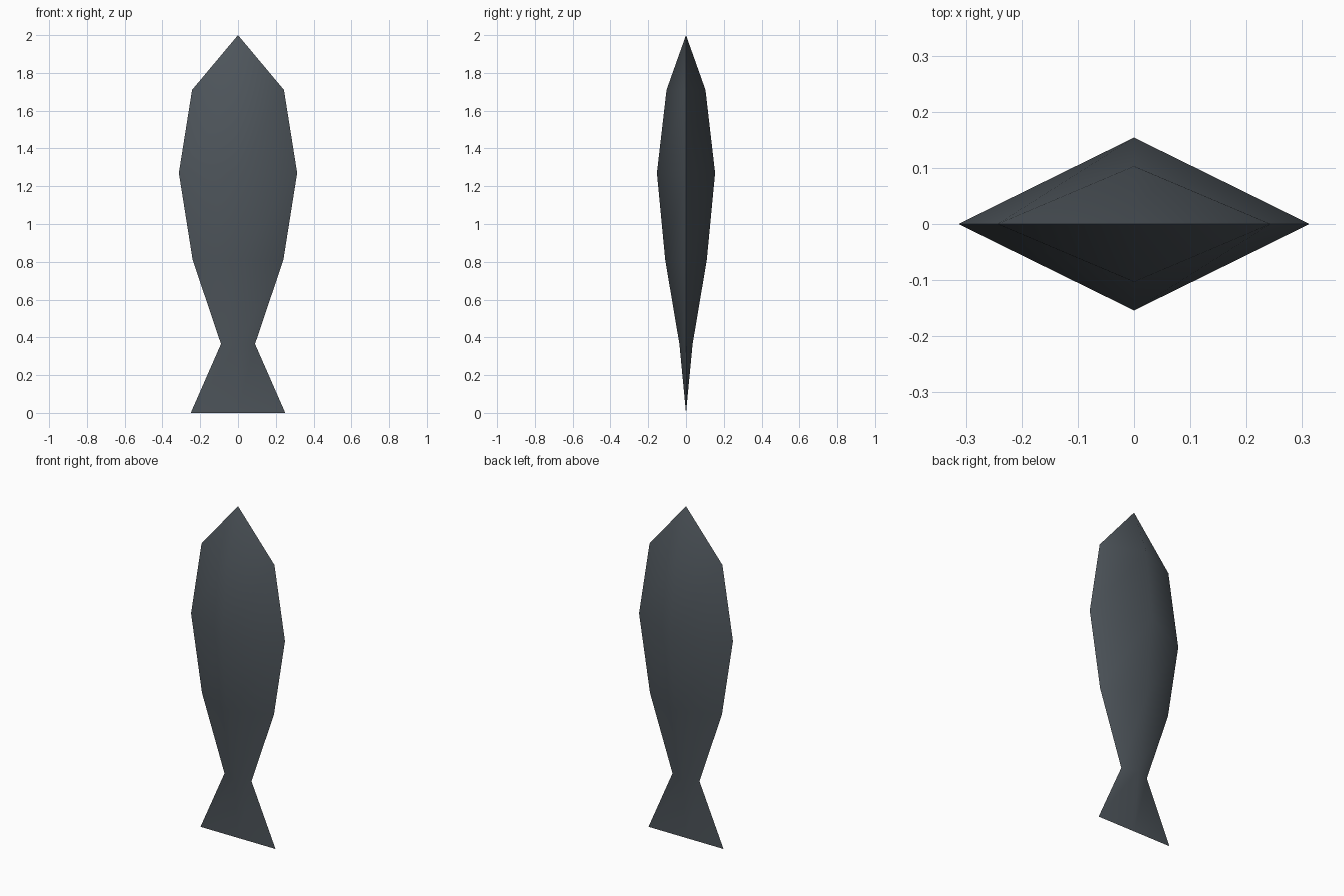
import bpy
import bmesh
import math

cube = bpy.data.objects.get("Cube")
if cube:
    bpy.data.objects.remove(cube, do_unlink=True)

# Slate material
slate = bpy.data.materials.new("dark slate grey")
slate.use_nodes = True
colour = (0.077, 0.092, 0.106, 1.0)
slate.diffuse_color = colour
slate.node_tree.nodes["Principled BSDF"].inputs["Base Color"].default_value = colour

# Diamond sections from tail edge to nose: height, half width, half depth
sections = [
    (0.0, 0.25, 0.0),
    (0.365, 0.09, 0.035),
    (0.81, 0.24, 0.11),
    (1.27, 0.313, 0.154),
    (1.71, 0.243, 0.103),
    (2.0, 0.0, 0.0),
]

# Fish body: bridge the sections, then collapse the nose and tail edge
bm = bmesh.new()
rings = [
    [bm.verts.new(p) for p in ((w, 0, z), (0, d, z), (-w, 0, z), (0, -d, z))]
    for z, w, d in sections
]
for low, high in zip(rings, rings[1:]):
    for i in range(4):
        j = (i + 1) % 4
        bm.faces.new((low[i], low[j], high[j], high[i]))
bmesh.ops.remove_doubles(bm, verts=bm.verts[:], dist=0.0005)
bmesh.ops.recalc_face_normals(bm, faces=bm.faces[:])

mesh = bpy.data.meshes.new("fish_body")
bm.to_mesh(mesh)
bm.free()
mesh.materials.append(slate)
body = bpy.data.objects.new("fish_body", mesh)
bpy.context.collection.objects.link(body)

# Soft centre ridge, crisp side edges
bpy.ops.object.select_all(action="DESELECT")
body.select_set(True)
bpy.context.view_layer.objects.active = body
bpy.ops.object.shade_smooth_by_angle(angle=math.radians(70))
